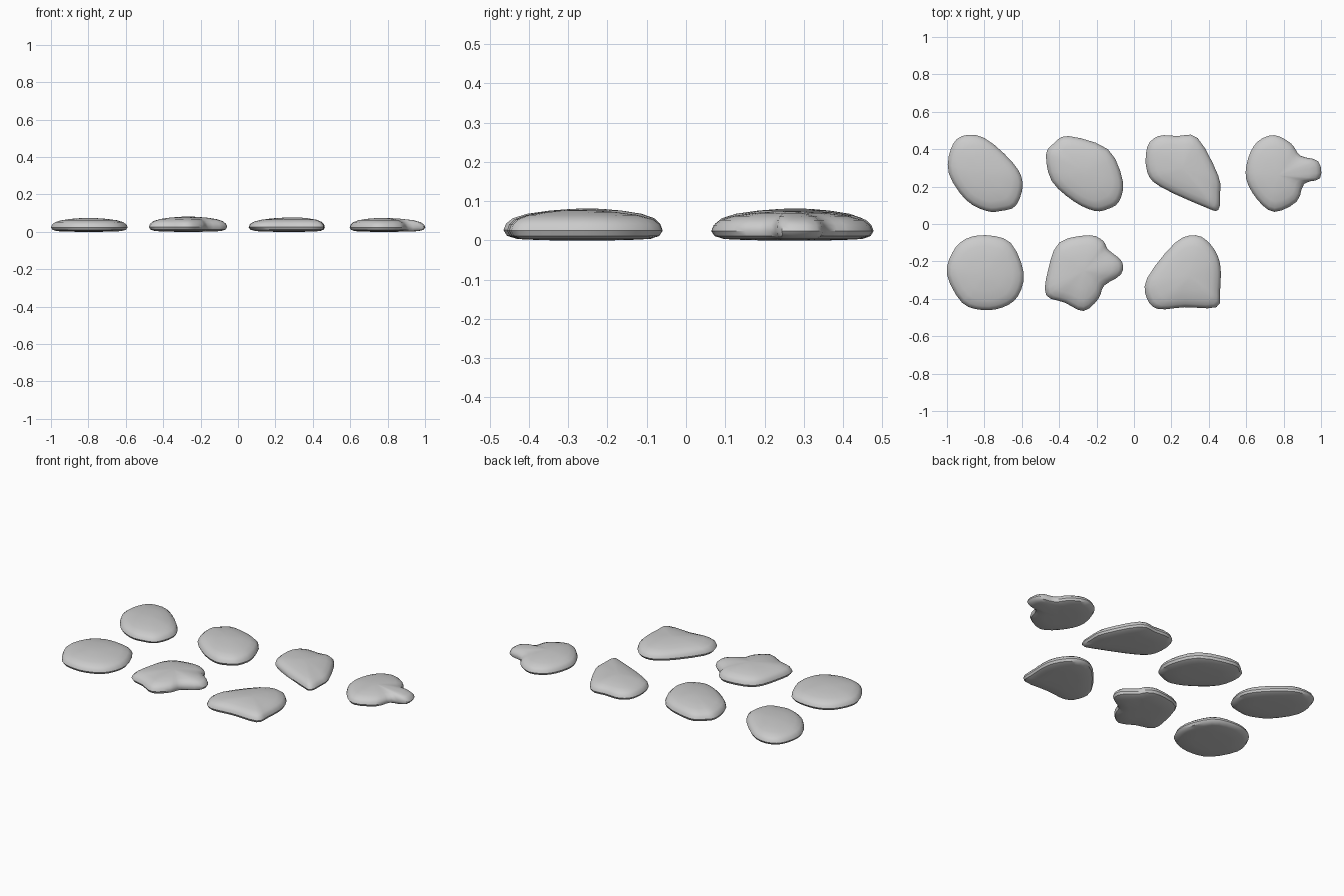
import bpy, bmesh
from mathutils import Vector

if "Cube" in bpy.data.objects:
    bpy.data.objects.remove(bpy.data.objects["Cube"])

# Shared pebble cross-section: (fraction of outline radius, fraction of height), bottom to top
PROFILE = [(0.5, 0.01), (0.84, 0.05), (0.96, 0.15), (1.0, 0.32),
           (0.97, 0.52), (0.89, 0.69), (0.72, 0.83), (0.45, 0.93), (0.2, 0.98)]


def smooth_loop(points, steps=3):
    """Closed Catmull-Rom curve through the outline points."""
    p = [Vector(q) for q in points]
    n, out = len(p), []
    for i in range(n):
        a, b, c, d = p[i - 1], p[i], p[(i + 1) % n], p[(i + 2) % n]
        for k in range(steps):
            t = k / steps
            out.append(0.5 * (2 * b + (c - a) * t + (2 * a - 5 * b + 4 * c - d) * t ** 2
                              + (3 * b - a - 3 * c + d) * t ** 3))
    return out


def pebble(name, peak, height, outline):
    bm = bmesh.new()
    centre = Vector(peak)
    loop = smooth_loop(outline)
    rings = []
    for r, h in PROFILE:
        rings.append([bm.verts.new((*(centre + (q - centre) * r), h * height)) for q in loop])
    n = len(loop)
    for lo, hi in zip(rings, rings[1:]):
        for i in range(n):
            j = (i + 1) % n
            bm.faces.new((lo[i], lo[j], hi[j], hi[i]))
    # close underside and crown
    for ring, z in ((rings[0], 0.0), (rings[-1], height)):
        tip = bm.verts.new((*centre, z))
        for i in range(n):
            bm.faces.new((ring[i], ring[(i + 1) % n], tip))
    bmesh.ops.recalc_face_normals(bm, faces=bm.faces)
    mesh = bpy.data.meshes.new(name)
    bm.to_mesh(mesh)
    bm.free()
    ob = bpy.data.objects.new(name, mesh)
    bpy.context.collection.objects.link(ob)
    bpy.ops.object.select_all(action='DESELECT')
    ob.select_set(True)
    bpy.context.view_layer.objects.active = ob
    bpy.ops.object.shade_smooth_by_angle(angle=0.7)


# Back row: two leaning ovals, a pointed stone, a round stone with a knob
pebble("oval_stone_left", (-0.80, 0.27), 0.075,
       [(-.92, .47), (-.80, .46), (-.65, .33), (-.595, .22), (-.63, .10),
        (-.71, .07), (-.79, .07), (-.90, .13), (-.99, .27), (-.98, .40)])
pebble("oval_stone_right", (-0.26, 0.28), 0.082,
       [(-.47, .37), (-.43, .43), (-.35, .47), (-.14, .40), (-.06, .23),
        (-.08, .12), (-.14, .08), (-.21, .07), (-.32, .12), (-.44, .23)])
pebble("pointed_stone", (0.26, 0.30), 0.076,
       [(.07, .41), (.13, .47), (.23, .47), (.34, .46), (.45, .26),
        (.46, .16), (.45, .075), (.38, .09), (.14, .20), (.07, .28)])
pebble("knob_stone", (0.77, 0.26), 0.075,
       [(.75, .475), (.84, .43), (.89, .365), (.985, .335), (.995, .245), (.91, .215),
        (.87, .12), (.75, .065), (.66, .13), (.60, .24), (.61, .35), (.66, .44)])

# Front row: round stone, notched stone, triangular stone
pebble("round_stone", (-0.80, -0.27), 0.075,
       [(-.79, -.06), (-.66, -.10), (-.59, -.26), (-.62, -.385), (-.70, -.445),
        (-.81, -.46), (-.92, -.42), (-1, -.27), (-.97, -.15), (-.90, -.08)])
pebble("notched_stone", (-0.27, -0.25), 0.082,
       [(-.24, -.06), (-.165, -.09), (-.14, -.135), (-.065, -.20), (-.07, -.27),
        (-.16, -.33), (-.19, -.40), (-.27, -.465), (-.37, -.42), (-.47, -.38),
        (-.46, -.25), (-.40, -.10)])
pebble("triangular_stone", (0.30, -0.28), 0.078,
       [(.33, -.06), (.41, -.11), (.46, -.21), (.46, -.36), (.44, -.445),
        (.27, -.445), (.13, -.455), (.07, -.40), (.07, -.29), (.22, -.10)])
